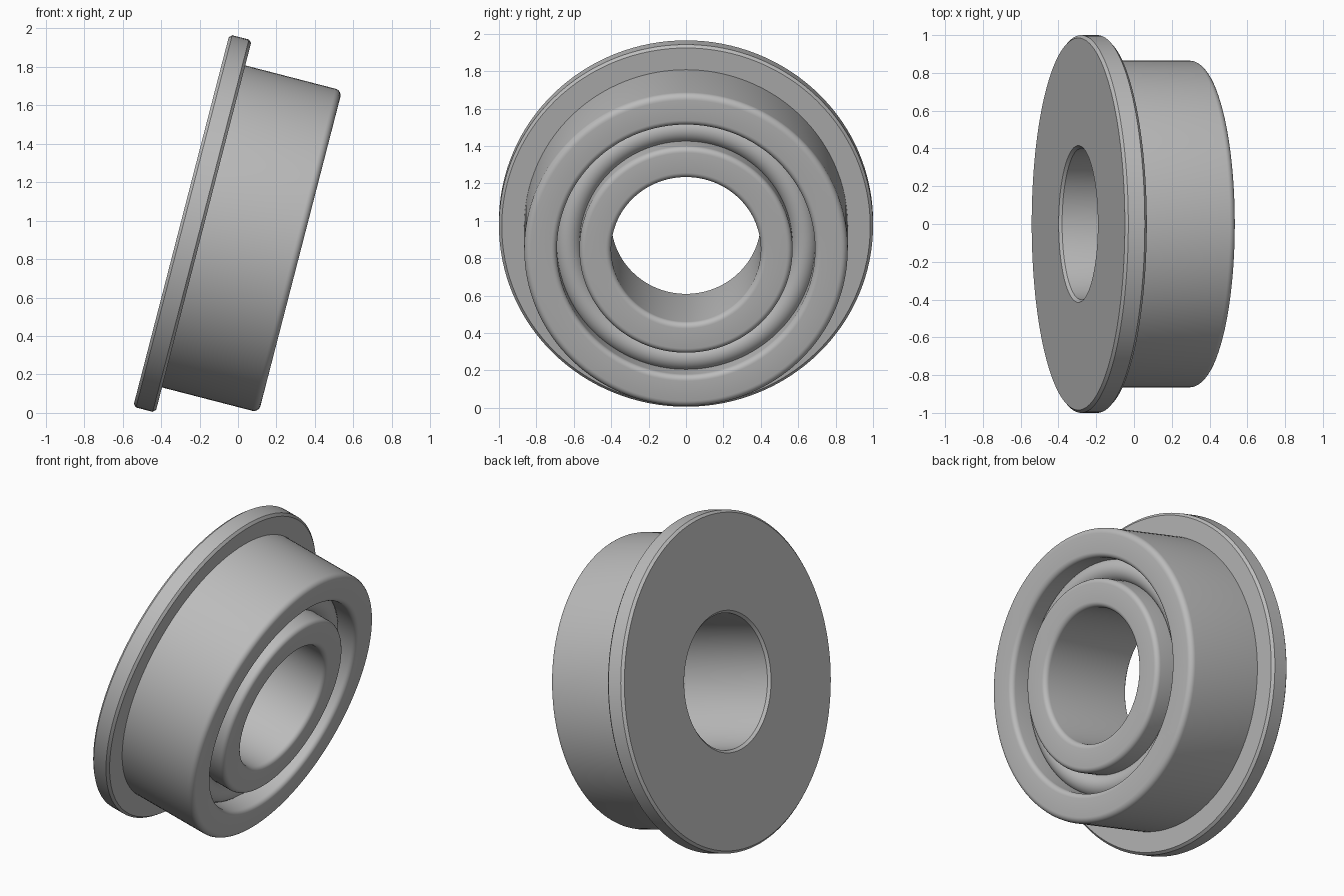
import bpy, bmesh, math
from mathutils import Matrix, Vector

cube = bpy.data.objects.get("Cube")
if cube:
    bpy.data.objects.remove(cube, do_unlink=True)

SIDES = 128
TILT = math.radians(14.5)
DEPTH = 0.64          # overall length along the axis
FLANGE = 0.12         # flange thickness
PLACE = Matrix.Translation((-0.295, 0, 1.0)) @ Matrix.Rotation(TILT, 4, 'Y')

steel = bpy.data.materials.new("grey steel")
steel.use_nodes = True
grey = (0.5, 0.5, 0.5, 1)
steel.diffuse_color = grey
steel.node_tree.nodes["Principled BSDF"].inputs["Base Color"].default_value = grey


def soften(corners, steps=6):
    """Corners are (along, radius, cut, kind); returns the softened outline."""
    outline = []
    for i, (x, r, cut, kind) in enumerate(corners):
        here = Vector((x, r))
        if kind == "sharp":
            outline.append(here)
            continue
        before = Vector(corners[i - 1][:2])
        after = Vector(corners[(i + 1) % len(corners)][:2])
        a = (before - here).normalized() * cut
        b = (after - here).normalized() * cut
        if kind == "chamfer":
            outline += [here + a, here + b]
        else:
            for s in range(steps + 1):
                t = s / steps * math.pi / 2
                outline.append(here + a * (1 - math.sin(t)) + b * (1 - math.cos(t)))
    return outline


def revolve(name, outline):
    """Turn a closed outline around the tilted axis."""
    bm = bmesh.new()
    rings = []
    for k in range(SIDES):
        turn = Matrix.Rotation(2 * math.pi * k / SIDES, 3, 'X')
        rings.append([bm.verts.new(turn @ Vector((p.x, 0, p.y))) for p in outline])
    n = len(outline)
    for k in range(SIDES):
        a, b = rings[k], rings[(k + 1) % SIDES]
        for i in range(n):
            j = (i + 1) % n
            bm.faces.new((a[i], a[j], b[j], b[i]))
    bmesh.ops.recalc_face_normals(bm, faces=bm.faces)
    mesh = bpy.data.meshes.new(name)
    bm.to_mesh(mesh)
    bm.free()
    mesh.materials.append(steel)
    obj = bpy.data.objects.new(name, mesh)
    bpy.context.collection.objects.link(obj)
    obj.matrix_world = PLACE
    bpy.ops.object.select_all(action='DESELECT')
    obj.select_set(True)
    bpy.context.view_layer.objects.active = obj
    bpy.ops.object.shade_smooth_by_angle(angle=math.radians(30))
    return obj


# Flanged body with the bore and the ring groove
revolve("flanged_body", soften([
    (0, 0.4, 0.015, "chamfer"),
    (0, 1.0, 0.015, "chamfer"),
    (FLANGE, 1.0, 0.015, "chamfer"),
    (FLANGE, 0.865, 0, "sharp"),
    (DEPTH, 0.865, 0.035, "round"),
    (DEPTH, 0.69, 0.03, "round"),
    (DEPTH - 0.2, 0.69, 0, "sharp"),
    (DEPTH - 0.2, 0.57, 0, "sharp"),
    (DEPTH, 0.57, 0.03, "round"),
    (DEPTH, 0.4, 0.03, "round"),
]))

# Rounded race bulging from the groove floor
race_r = 0.075
race = [Vector((DEPTH - 0.18 + race_r * math.sin(t), 0.63 + race_r * math.cos(t)))
        for t in (2 * math.pi * i / 32 for i in range(32))]
revolve("groove_race", race)
